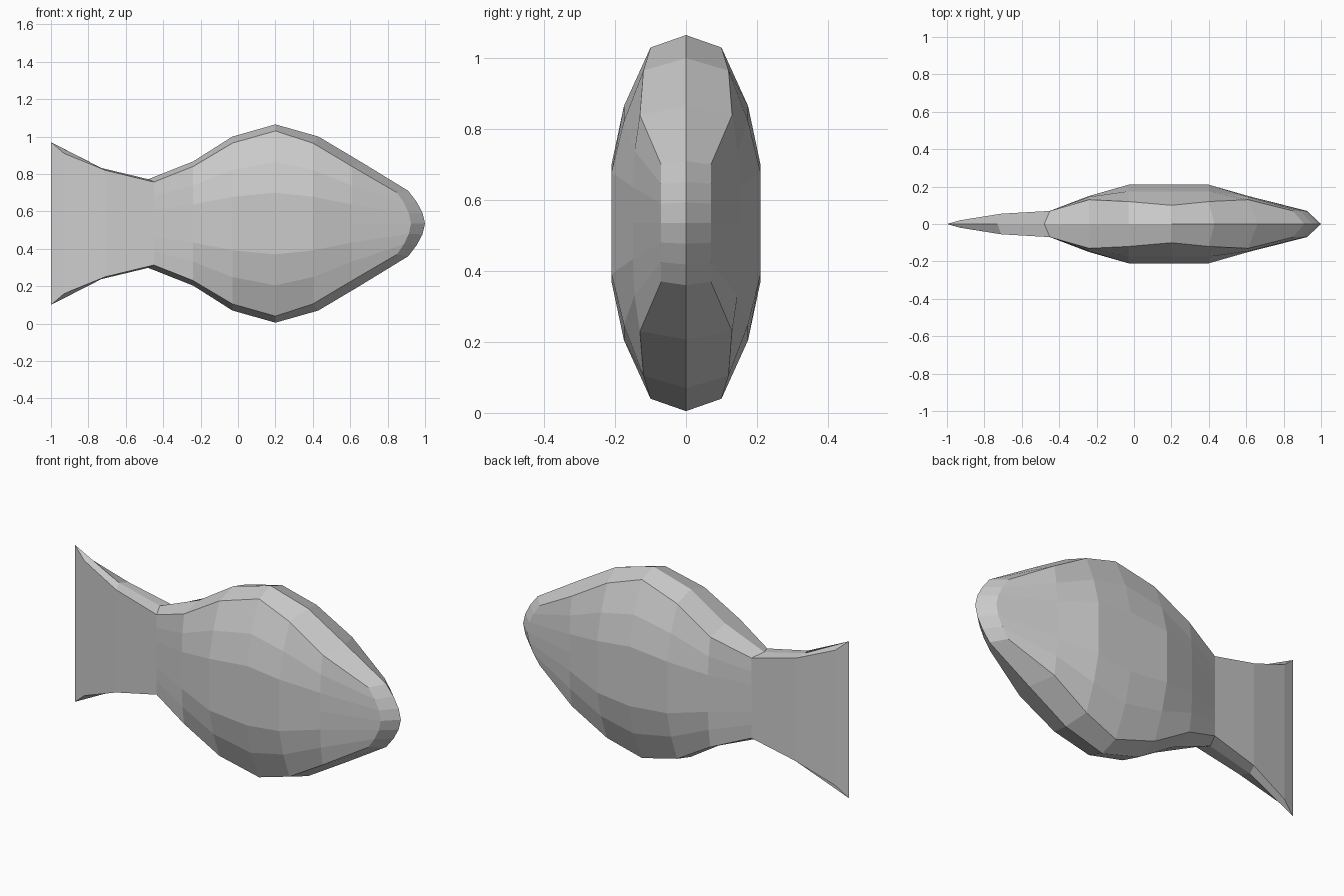
import bpy, bmesh

if "Cube" in bpy.data.objects:
    bpy.data.objects.remove(bpy.data.objects["Cube"])

MID = 0.535  # height of the horizontal mirror plane

# Stations, tail to nose:
# (rim x, middle x, rim half height, half widths at rim / upper / inner rows, ridge x, ridge half height)
STATIONS = [
    (-1.00, -1.00, 0.435, (0.0, 0.0, 0.0), -1.00, 0.435),
    (-0.93, -0.93, 0.375, (0.02, 0.02, 0.02), -1.00, 0.435),
    (-0.71, -0.71, 0.285, (0.055, 0.055, 0.055), -0.73, 0.297),
    (-0.45, -0.45, 0.222, (0.07, 0.07, 0.07), -0.48, 0.237),
    (-0.24, -0.24, 0.305, (0.13, 0.145, 0.15), -0.24, 0.332),
    (-0.03, -0.03, 0.43, (0.12, 0.175, 0.21), -0.03, 0.465),
    (0.20, 0.20, 0.495, (0.10, 0.175, 0.21), 0.20, 0.53),
    (0.40, 0.40, 0.43, (0.12, 0.175, 0.21), 0.43, 0.465),
    (0.61, 0.61, 0.305, (0.13, 0.145, 0.15), 0.66, 0.328),
    (0.85, 0.925, 0.165, (0.07, 0.07, 0.07), 0.91, 0.175),
    (0.91, 1.00, 0.175, (0.0, 0.0, 0.0), 0.91, 0.175),
]


def ring(rim_x, mid_x, half, widths, ridge_x, ridge_half):
    """Closed cross-section: ridge, left rows, keel, right rows."""
    side = []
    for k in (3, 2, 1, 0, -1, -2, -3):
        f = abs(k) / 3
        x = mid_x + (rim_x - mid_x) * f ** 1.7
        side.append((x, widths[3 - max(abs(k), 1)], MID + half * k / 3))
    left = [(x, -y, z) for x, y, z in side]
    return ([(ridge_x, 0, MID + ridge_half)] + left
            + [(ridge_x, 0, MID - ridge_half)] + side[::-1])


bm = bmesh.new()
shared = {}


def vert(co):
    """Vertex at a position, shared where the tail and nose close up."""
    key = tuple(round(c, 4) + 0.0 for c in co)
    if key not in shared:
        shared[key] = bm.verts.new(key)
    return shared[key]


# Skin the body between neighbouring cross-sections
rings = [[vert(co) for co in ring(*s)] for s in STATIONS]
for a, b in zip(rings, rings[1:]):
    for i in range(len(a)):
        j = (i + 1) % len(a)
        corners = list(dict.fromkeys((a[i], a[j], b[j], b[i])))
        if len(corners) > 2:
            bm.faces.new(corners)
bmesh.ops.recalc_face_normals(bm, faces=bm.faces[:])

mesh = bpy.data.meshes.new("fish_body")
bm.to_mesh(mesh)
bm.free()
body = bpy.data.objects.new("fish_body", mesh)
bpy.context.collection.objects.link(body)

# Single plain grey
grey = bpy.data.materials.new("light_grey")
grey.diffuse_color = (0.6, 0.6, 0.6, 1)
grey.use_nodes = True
grey.node_tree.nodes["Principled BSDF"].inputs["Base Color"].default_value = grey.diffuse_color
mesh.materials.append(grey)
